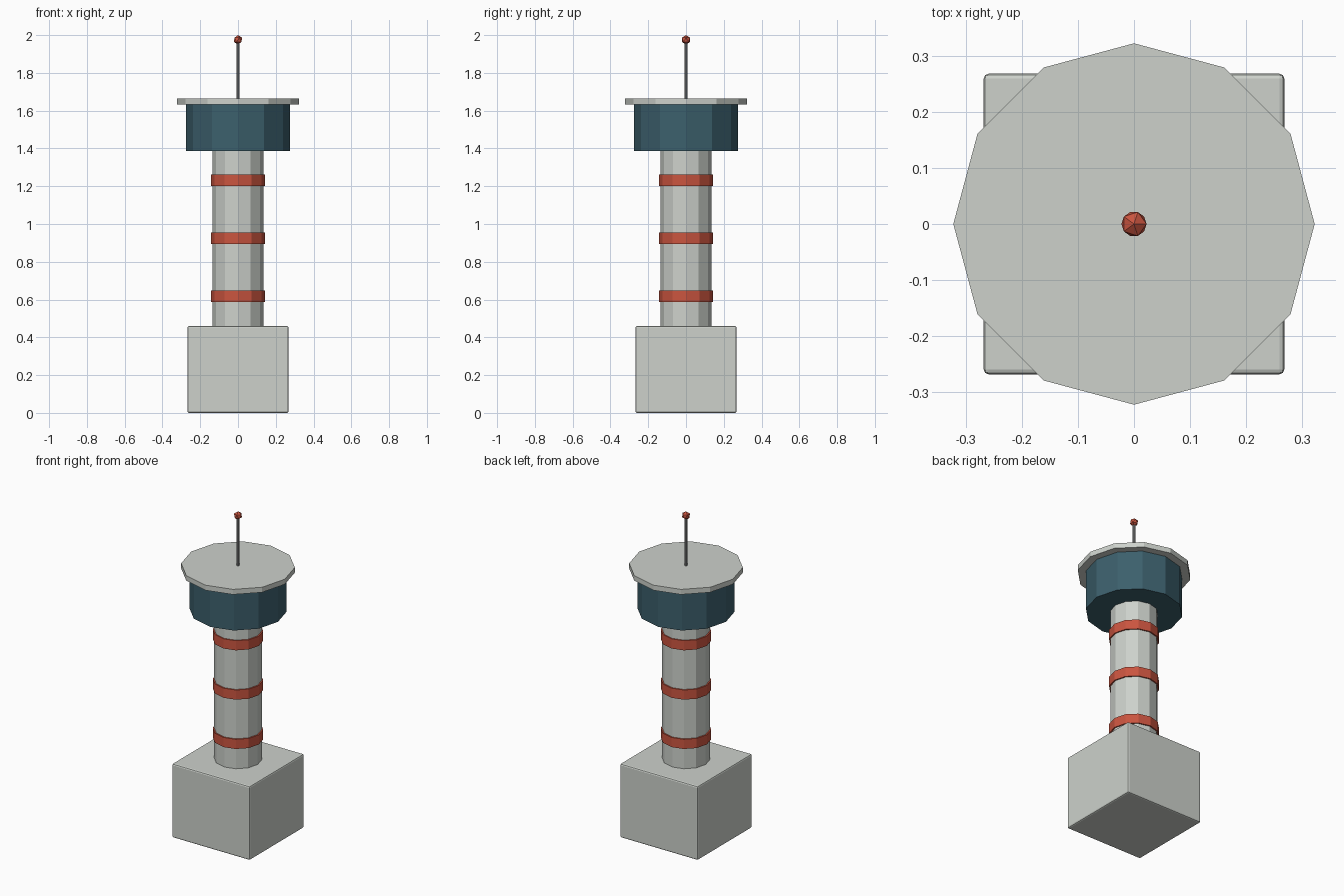
import bpy

if "Cube" in bpy.data.objects:
    bpy.data.objects.remove(bpy.data.objects["Cube"], do_unlink=True)


def material(name, r, g, b):
    m = bpy.data.materials.new(name)
    m.use_nodes = True
    m.diffuse_color = (r, g, b, 1)
    m.node_tree.nodes["Principled BSDF"].inputs["Base Color"].default_value = (r, g, b, 1)
    return m


concrete = material("pale concrete", 0.61, 0.64, 0.60)
glass = material("dark blue glass", 0.045, 0.115, 0.15)
red = material("warning red", 0.59, 0.09, 0.05)
metal = material("grey metal", 0.30, 0.31, 0.31)


def finish(name, mat):
    ob = bpy.context.object
    ob.name = name
    ob.data.materials.append(mat)
    return ob


def prism(name, mat, radius, bottom, top, sides=12):
    bpy.ops.mesh.primitive_cylinder_add(
        vertices=sides, radius=radius, depth=top - bottom,
        location=(0, 0, (top + bottom) / 2))
    return finish(name, mat)


# Base block with softened edges
bpy.ops.mesh.primitive_cube_add(size=1, location=(0, 0, 0.23))
base = finish("base_block", concrete)
base.scale = (0.536, 0.536, 0.46)
bpy.ops.object.transform_apply(location=False, rotation=False, scale=True)
bevel = base.modifiers.new("soft_edges", "BEVEL")
bevel.width = 0.009
bevel.segments = 2

# Shaft with three painted bands
prism("shaft", concrete, 0.135, 0.45, 1.4)
for i in range(3):
    z = 0.617 + i * 0.307
    prism(f"band_{i + 1}", red, 0.143, z - 0.03, z + 0.03)

# Control cabin and overhanging roof
prism("cabin", glass, 0.275, 1.386, 1.632)
prism("roof", concrete, 0.322, 1.632, 1.664)

# Antenna with warning light
prism("antenna", metal, 0.008, 1.66, 1.975, 8)
bpy.ops.mesh.primitive_ico_sphere_add(subdivisions=1, radius=0.025, location=(0, 0, 1.975))
finish("warning_light", red)
